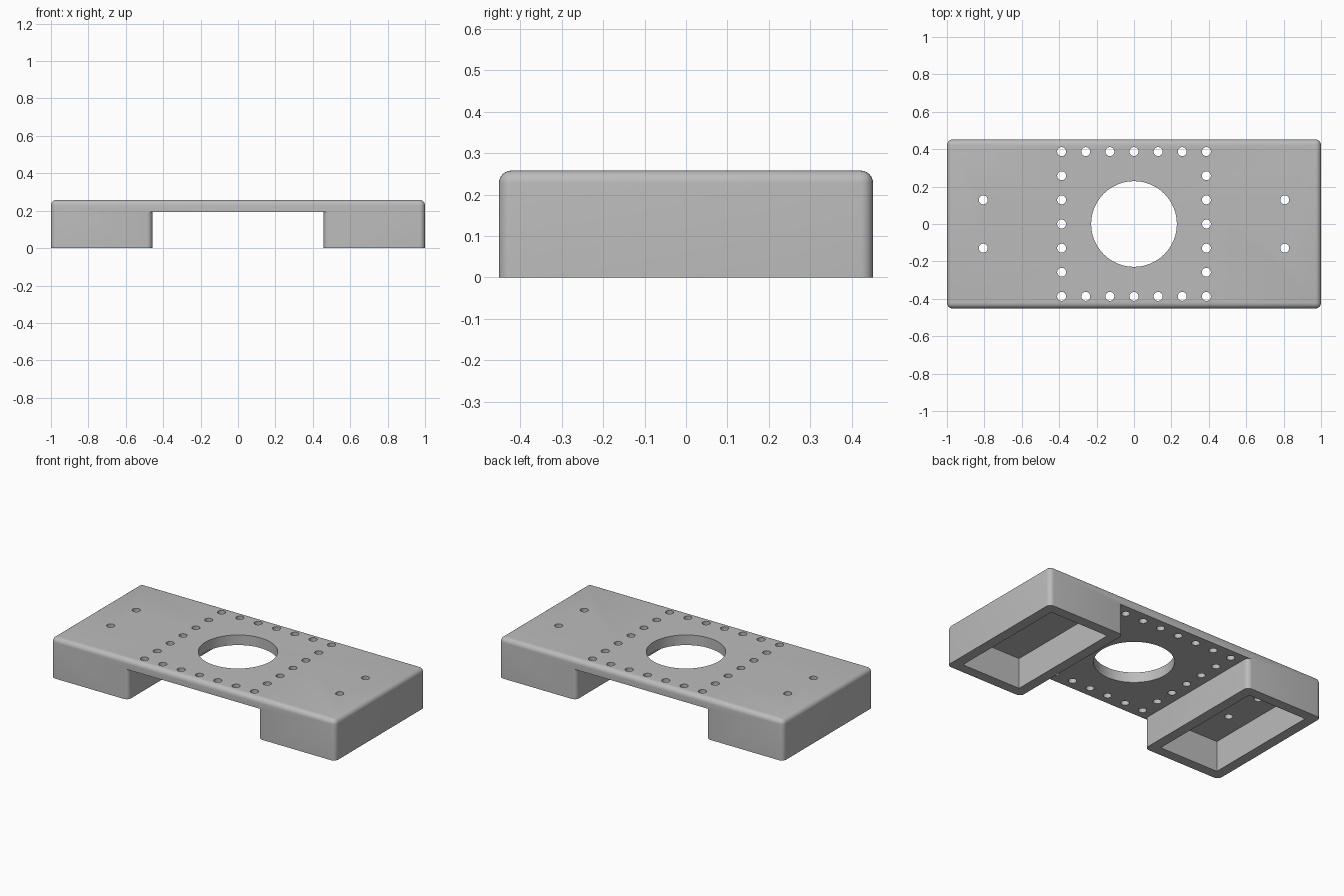
import bpy, bmesh, math
from mathutils import Matrix

if "Cube" in bpy.data.objects:
    bpy.data.objects.remove(bpy.data.objects["Cube"], do_unlink=True)

HALF_Y, HEIGHT = 0.4516, 0.258
UNDERSIDE = 0.1935          # underside of the plate
LEG_X, WALL = 0.458, 0.0645  # inner leg face, leg wall thickness
RADIUS, STEP = 0.03, 0.129  # fillet radius, hole spacing


def add_box(bm, x0, x1, y0, y1, z0, z1):
    m = Matrix.Translation(((x0 + x1) / 2, (y0 + y1) / 2, (z0 + z1) / 2))
    m = m @ Matrix.Diagonal((x1 - x0, y1 - y0, z1 - z0, 1))
    bmesh.ops.create_cube(bm, size=1, matrix=m)


def add_hole(bm, x, y, radius, sides):
    bmesh.ops.create_cone(bm, cap_ends=True, segments=sides, radius1=radius,
                          radius2=radius, depth=0.3,
                          matrix=Matrix.Translation((x, y, HEIGHT)))


def make_object(name, bm):
    bmesh.ops.recalc_face_normals(bm, faces=bm.faces[:])
    mesh = bpy.data.meshes.new(name)
    bm.to_mesh(mesh)
    bm.free()
    obj = bpy.data.objects.new(name, mesh)
    bpy.context.collection.objects.link(obj)
    return obj


def cut(target, cutter):
    cutter.hide_render = True
    mod = target.modifiers.new("cut", 'BOOLEAN')
    mod.operation, mod.solver, mod.object = 'DIFFERENCE', 'EXACT', cutter
    bpy.context.view_layer.objects.active = target
    bpy.ops.object.modifier_apply(modifier=mod.name)
    bpy.data.objects.remove(cutter, do_unlink=True)


# Solid block with rounded corners and top rim
bm = bmesh.new()
add_box(bm, -1, 1, -HALF_Y, HALF_Y, 0, HEIGHT)
rim = [e for e in bm.edges if any(v.co.z > 0.1 for v in e.verts)]
bmesh.ops.bevel(bm, geom=rim, offset=RADIUS, segments=6, profile=0.5,
                affect='EDGES')
body = make_object("mounting_bracket", bm)

# Channel between the legs, flared at its ends to round the leg corners
quarter = [(LEG_X + RADIUS * (1 - math.cos(a)),
            HALF_Y - RADIUS * (1 - math.sin(a)))
           for a in (i * math.pi / 12 for i in range(7))]
quarter.append((LEG_X + RADIUS, HALF_Y + 0.1))
side = [(x, -y) for x, y in reversed(quarter)] + quarter
outline = side + [(-x, -y) for x, y in side]
bm = bmesh.new()
floor = bm.faces.new([bm.verts.new((x, y, -0.1)) for x, y in outline])
grown = bmesh.ops.extrude_face_region(bm, geom=[floor])["geom"]
bmesh.ops.translate(bm, vec=(0, 0, UNDERSIDE + 0.1),
                    verts=[g for g in grown if isinstance(g, bmesh.types.BMVert)])

# Open pockets under both legs
for s in (-1, 1):
    xs = sorted((s * (LEG_X + WALL), s * (1 - WALL)))
    add_box(bm, *xs, WALL - HALF_Y, HALF_Y - WALL, -0.1, UNDERSIDE)
cut(body, make_object("relief_cutter", bm))

# Central opening, square ring of small holes, and leg holes
bm = bmesh.new()
add_hole(bm, 0, 0, 0.229, 72)
spots = [(i * STEP, j * STEP) for i in range(-3, 4) for j in range(-3, 4)
         if max(abs(i), abs(j)) == 3]
spots += [(sx * 0.806, sy * STEP) for sx in (-1, 1) for sy in (-1, 1)]
for x, y in spots:
    add_hole(bm, x, y, 0.024, 24)
cut(body, make_object("hole_cutter", bm))

# Plain grey finish
grey = bpy.data.materials.new("plain_grey")
grey.use_nodes = True
colour = (0.5, 0.5, 0.5, 1)
grey.diffuse_color = colour
grey.node_tree.nodes["Principled BSDF"].inputs["Base Color"].default_value = colour
body.data.materials.clear()
body.data.materials.append(grey)

bpy.ops.object.select_all(action='DESELECT')
body.select_set(True)
bpy.context.view_layer.objects.active = body
bpy.ops.object.shade_smooth_by_angle(angle=math.radians(30))
